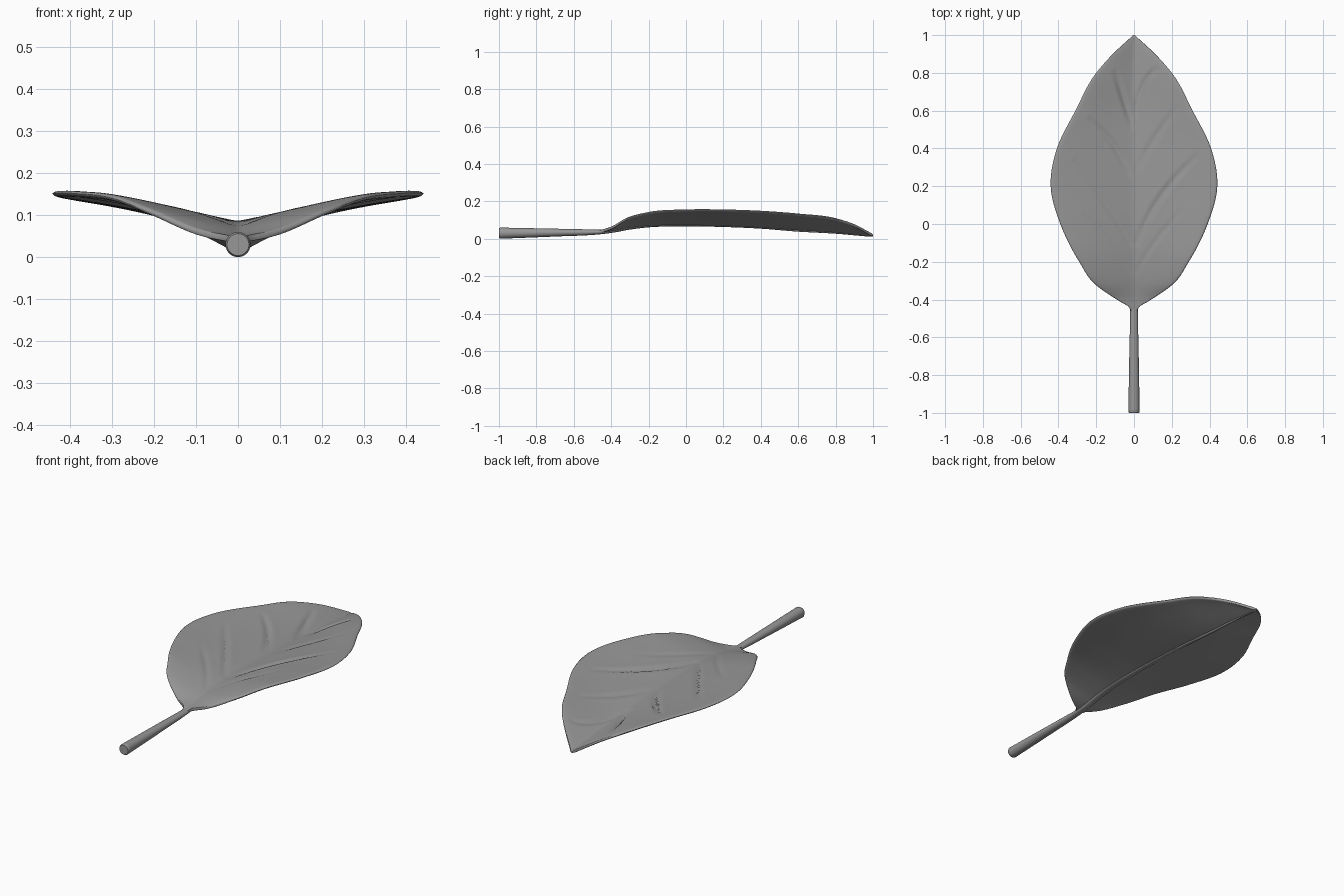
import bpy, bmesh
from math import sin, cos, pi, exp, hypot
from mathutils import Vector

if "Cube" in bpy.data.objects:
    bpy.data.objects.remove(bpy.data.objects["Cube"])

# Dark grey for the whole leaf
grey = bpy.data.materials.new("dark_grey")
grey.diffuse_color = (.31, .31, .31, 1)
grey.use_nodes = True
grey.node_tree.nodes["Principled BSDF"].inputs["Base Color"].default_value = grey.diffuse_color


def curve(table, y):
    """Smooth lookup in a small profile table."""
    n = len(table)
    i = 0
    while i < n - 2 and y > table[i + 1][0]:
        i += 1

    def secant(k):
        (a, u), (b, v) = table[k], table[k + 1]
        return (v - u) / (b - a), b - a

    def slope(k):
        if k == 0 or k == n - 1:
            return secant(min(k, n - 2))[0]
        (d0, h0), (d1, h1) = secant(k - 1), secant(k)
        return (d0 * h1 + d1 * h0) / (h0 + h1)
    (y0, v0), (y1, v1) = table[i], table[i + 1]
    h = y1 - y0
    t = min(max((y - y0) / h, 0), 1)
    return ((2*t**3 - 3*t*t + 1) * v0 + (t**3 - 2*t*t + t) * h * slope(i)
            + (3*t*t - 2*t**3) * v1 + (t**3 - t*t) * h * slope(i + 1))


def loft(name, rings):
    """Skin a list of closed rings and cap both ends."""
    bm = bmesh.new()
    loops = [[bm.verts.new(p) for p in r] for r in rings]
    for a, b in zip(loops, loops[1:]):
        for i in range(len(a)):
            j = (i + 1) % len(a)
            bm.faces.new((a[i], a[j], b[j], b[i]))
    bm.faces.new(loops[0][::-1])
    bm.faces.new(loops[-1])
    bmesh.ops.recalc_face_normals(bm, faces=bm.faces)
    mesh = bpy.data.meshes.new(name)
    bm.to_mesh(mesh)
    bm.free()
    mesh.materials.append(grey)
    ob = bpy.data.objects.new(name, mesh)
    bpy.context.collection.objects.link(ob)
    bpy.ops.object.select_all(action='DESELECT')
    ob.select_set(True)
    bpy.context.view_layer.objects.active = ob
    bpy.ops.object.shade_smooth_by_angle(angle=1.0)


# Profiles along the leaf: half width, rim height, centre height (mid-thickness)
WIDTH = [(-.46, .018), (-.44, .026), (-.41, .075), (-.32, .205), (-.2, .29), (0, .39),
         (.2, .441), (.4, .408), (.6, .31), (.8, .2), (.9, .112), (1, .004)]
RIM = [(-.46, .039), (-.4, .058), (-.32, .105), (-.2, .138), (0, .152), (.2, .152),
       (.4, .145), (.6, .13), (.8, .105), (.9, .072), (1, .018)]
CENTRE = [(-.46, .039), (-.4, .046), (-.3, .062), (-.2, .072), (0, .077), (.2, .073),
          (.4, .064), (.6, .05), (.8, .038), (1, .018)]

# Side veins: start, bend, end, strength
VEINS = [((.02, -.1), (.09, .13), (.32, .35), 1), ((.02, -.25), (.09, -.1), (.24, .06), .4),
         ((.03, .3), (.08, .43), (.22, .61), .6), ((.01, .58), (.04, .78), (.12, .82), .7),
         ((-.02, -.1), (-.13, .09), (-.31, .33), .7), ((-.02, -.25), (-.11, -.1), (-.26, .05), .4),
         ((-.03, .27), (-.09, .43), (-.23, .55), .9), ((-.01, .52), (-.05, .64), (-.1, .8), 1)]
vein_points = []
for a, b, c, s in VEINS:
    a, b, c = Vector(a), Vector(b), Vector(c)
    for k in range(25):
        t = k / 24
        p = a * (1-t)**2 + b * 2*t*(1-t) + c * t*t
        vein_points.append((p.x, p.y, s * sin(pi * (.08 + .85 * t))))


def vein_relief(x, y):
    """Narrow crease with a soft swelling around it."""
    crease = swell = 0
    for px, py, s in vein_points:
        d = hypot(x - px, y - py)
        if d < .1:
            crease = max(crease, s * exp(-(d / .014) ** 2))
            swell = max(swell, s * exp(-(d / .04) ** 2))
    return .003 * swell - .014 * crease


# Blade: V-folded sheet with a rounded rim and veins pressed into the top
N = 80
rings = []
for k in range(131):
    y = -.46 + 1.46 * k / 130
    w, ze, zc = curve(WIDTH, y), curve(RIM, y), curve(CENTRE, y)
    half = min(.0075, w * .5 + .002)
    top, bottom = [], []
    for i in range(N + 1):
        u = -cos(pi * i / N) * .45 + (2 * i / N - 1) * .55
        a = (u * u + .0006) ** .5
        z = zc + (ze - zc) * (1.12 * a - .12 * a ** 4)
        t = half * max(0, 1 - abs(u) ** 40) ** .5
        top.append((u * w, y, z + max(t + vein_relief(u * w, y), -t * .5)))
        bottom.append((u * w, y, z - t - .0005))
    rings.append(top + bottom[::-1])
loft("leaf_blade", rings)

# Stalk running on as the tapering midrib: half width, top, underside
RADIUS = [(-1, .03), (-.7, .025), (-.45, .02), (-.2, .019), (.2, .015), (.6, .01), (.97, .003)]
UNDER = [(-1, 0), (-.7, .012), (-.46, .024), (-.4, .031), (-.3, .049), (-.2, .061), (0, .066),
         (.2, .063), (.4, .054), (.6, .038), (.8, .027), (.97, .012)]
TOP = [(-1, .06), (-.7, .054), (-.47, .049), (-.43, .048), (-.38, .052), (-.3, .065), (-.2, .075),
       (0, .08), (.2, .075), (.4, .066), (.6, .052), (.8, .039), (.97, .019)]
rings = []
for k in range(-1, 91):
    y = -1 + 1.97 * max(k, 0.3) / 90 if k >= 0 else -1
    r, lo, hi = (curve(p, y) for p in (RADIUS, UNDER, TOP))
    zc, h = (lo + hi) / 2, (hi - lo) / 2
    s = .87 if k < 0 else 1          # softened cut end
    rings.append([(s * r * cos(2*pi*i/24), y, zc + s * h * sin(2*pi*i/24)) for i in range(24)])
loft("stalk_and_midrib", rings)
